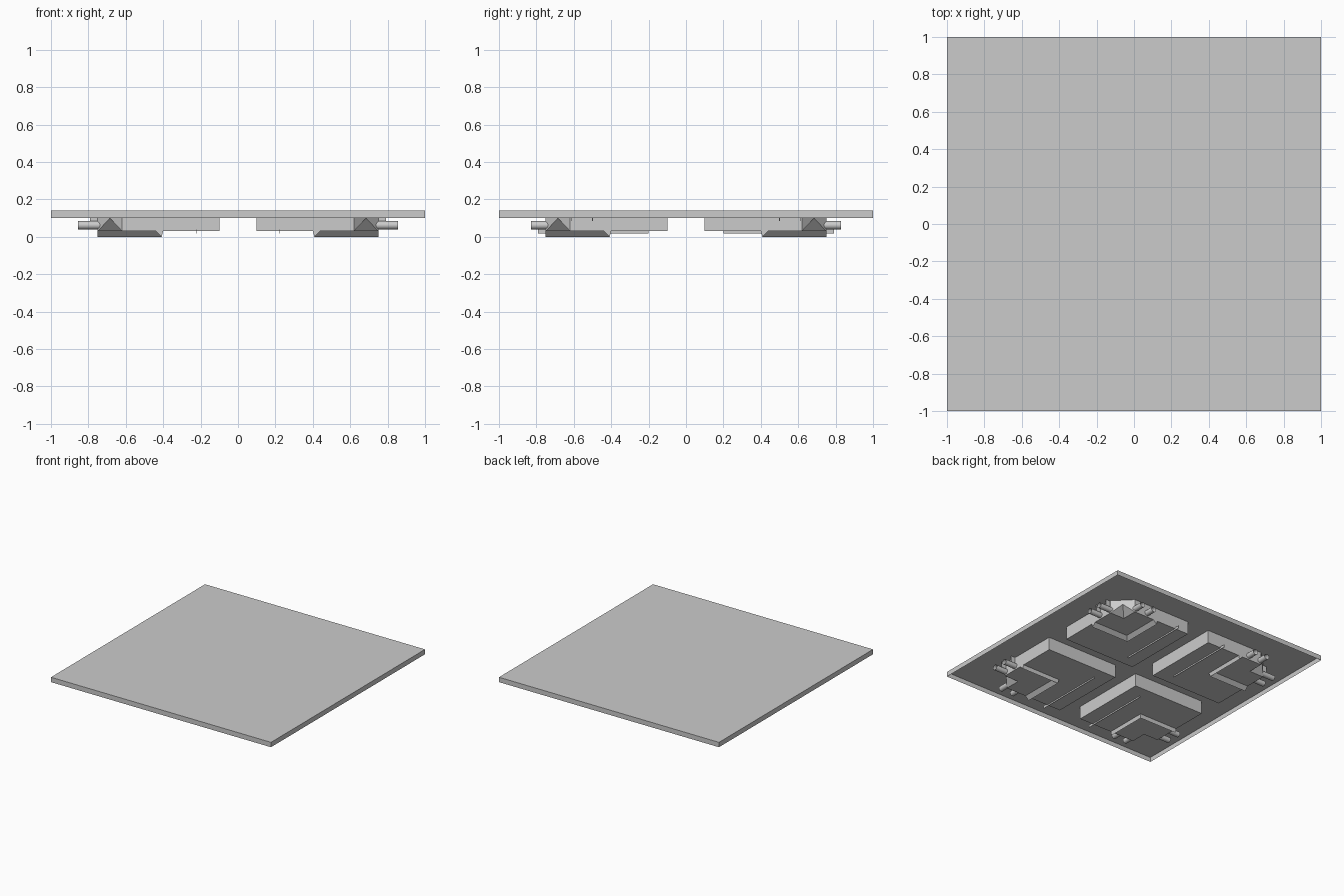
import bpy, bmesh, math
from mathutils import Matrix, Vector

cube = bpy.data.objects.get("Cube")
if cube:
    bpy.data.objects.remove(cube, do_unlink=True)

grey = bpy.data.materials.new("light grey")
grey.use_nodes = True
grey.diffuse_color = (0.6, 0.6, 0.6, 1)
grey.node_tree.nodes["Principled BSDF"].inputs["Base Color"].default_value = (0.6, 0.6, 0.6, 1)


def finish(name, bm, mirror=True):
    bmesh.ops.recalc_face_normals(bm, faces=bm.faces)
    mesh = bpy.data.meshes.new(name)
    bm.to_mesh(mesh)
    bm.free()
    mesh.materials.append(grey)
    obj = bpy.data.objects.new(name, mesh)
    bpy.context.collection.objects.link(obj)
    if mirror:
        # one quarter is modelled, the other three are mirrored
        mod = obj.modifiers.new("quarters", 'MIRROR')
        mod.use_axis = (True, True, False)
        mod.use_mirror_merge = False
    return obj


def box(name, lo, hi):
    bm = bmesh.new()
    lo, hi = Vector(lo), Vector(hi)
    bmesh.ops.create_cube(bm, size=1, matrix=Matrix.Translation((lo + hi) / 2)
                          @ Matrix.Diagonal((*(hi - lo), 1)))
    return finish(name, bm)


def tube(name, center, along_x, length, radius=0.022):
    # open-ended tube lying along x or y
    bm = bmesh.new()
    turn = Matrix.Rotation(math.pi / 2, 4, 'Y' if along_x else 'X')
    bmesh.ops.create_cone(bm, cap_ends=False, segments=16, radius1=radius, radius2=radius,
                          depth=length, matrix=Matrix.Translation(center) @ turn)
    obj = finish(name, bm)
    for f in obj.data.polygons:
        f.use_smooth = True


# Cover plate: a shallow tray, open below, with a thin rim
bm = bmesh.new()
bmesh.ops.create_cube(bm, size=1, matrix=Matrix.Translation((0, 0, 0.12))
                      @ Matrix.Diagonal((2, 2, 0.04, 1)))
bm.normal_update()
bottom = [f for f in bm.faces if f.normal.z < -0.5]
bmesh.ops.inset_region(bm, faces=bottom, thickness=0.004)
for v in bottom[0].verts:
    v.co.z = 0.136
finish("top_tray", bm, mirror=False)

# Under-block with a cut corner and a pyramid-shaped pocket
IN, CUT, OUT, LOW, HIGH = 0.1, 0.62, 0.75, 0.03, 0.138
bm = bmesh.new()
outline = [(IN, IN), (OUT, IN), (OUT, CUT), (CUT, OUT), (IN, OUT)]
low = [bm.verts.new((x, y, LOW)) for x, y in outline]
high = [bm.verts.new((x, y, HIGH)) for x, y in outline]
notch = bm.verts.new((CUT, CUT, LOW))
apex = bm.verts.new(((CUT + OUT) / 2, (CUT + OUT) / 2, 0.1))
for i in (0, 1, 3, 4):
    j = (i + 1) % 5
    bm.faces.new((low[i], low[j], high[j], high[i]))
bm.faces.new(high)
bm.faces.new(low[:3] + [notch] + low[3:])
bm.faces.new((low[2], apex, low[3], high[3], high[2]))
bm.faces.new((low[2], notch, apex))
bm.faces.new((notch, low[3], apex))
finish("corner_block", bm)

# L-shaped ridge below each block, mitred at its corner
bm = bmesh.new()
profile = [(0.40, 0.032), (0.408, 0.0), (0.44, 0.032)]
rings = [[bm.verts.new((OUT, d, z)) for d, z in profile],
         [bm.verts.new((d, d, z)) for d, z in profile],
         [bm.verts.new((d, OUT, z)) for d, z in profile]]
for a, b in zip(rings, rings[1:]):
    for i in range(3):
        j = (i + 1) % 3
        bm.faces.new((a[i], a[j], b[j], b[i]))
bm.faces.new(rings[0])
bm.faces.new(rings[2])
finish("corner_ridge", bm)

# Thin upright rib under each block
box("long_rib", (0.222, 0.2, 0.018), (0.225, 0.79, 0.04))

# Tubes and thin fins on the two outer walls
for n, p in enumerate((0.5, 0.61), 1):
    tube(f"side_tube_{n}", (0.785, p, 0.062), True, 0.14)
    tube(f"end_tube_{n}", (p, 0.765, 0.062), False, 0.13)
    box(f"side_fin_{n}", (0.74, p - 0.0015, 0.084), (0.79, p + 0.0015, 0.138))
